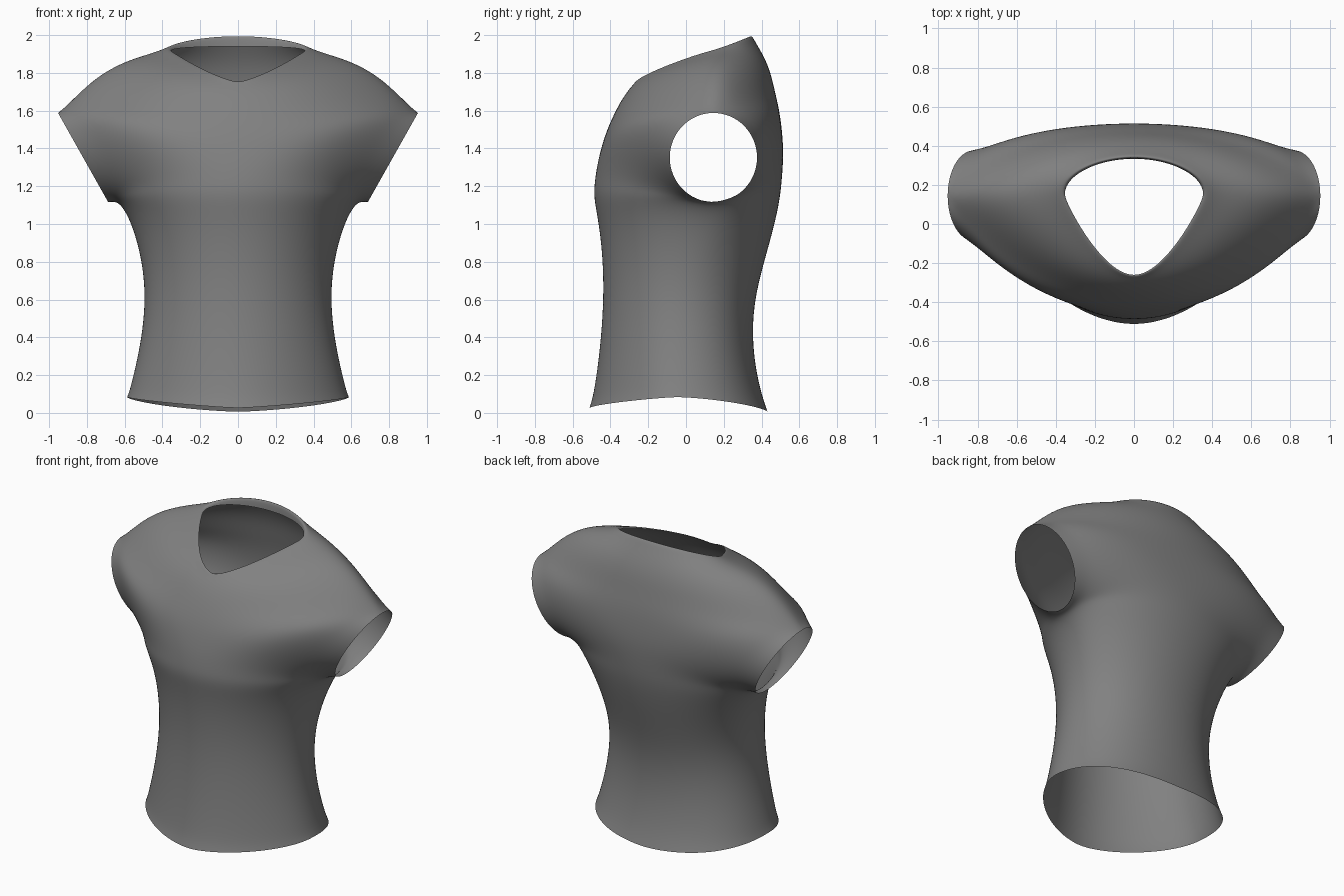
import bpy, bmesh
from math import sin, cos, radians, pi
from mathutils import Vector

if "Cube" in bpy.data.objects:
    bpy.data.objects.remove(bpy.data.objects["Cube"])

# Centre-line profiles (z, y) of the front and the back
FRONT = [(.02, -.515), (.12, -.49), (.3, -.462), (.5, -.443), (.75, -.439), (.95, -.455), (1.15, -.497),
         (1.3, -.477), (1.45, -.437), (1.6, -.38), (1.75, -.27)]
BACK = [(0, .435), (.1, .41), (.2, .37), (.4, .337), (.6, .36), (.8, .42), (1, .475), (1.2, .509),
        (1.4, .517), (1.6, .497), (1.8, .452), (1.9, .41), (2.01, .34)]


def prof(table, z):
    for (z0, y0), (z1, y1) in zip(table, table[1:]):
        if z <= z1:
            return y0 + (y1 - y0) * (z - z0) / (z1 - z0)
    return table[-1][1]


def lerp(a, b, t):
    return Vector(a).lerp(Vector(b), t)


def quarter(yc, zc, edge, k, off, dz=0, n=9):
    """Bezier from the centre line to the side edge."""
    e = Vector(edge)
    p = [Vector((0, yc, zc)), Vector((k * e.x, yc, zc + dz)), e + Vector(off), e]
    pts = []
    for i in range(n + 1):
        t = i / n
        s = 1 - t
        pts.append(p[0] * s**3 + p[1] * 3 * s * s * t + p[2] * 3 * s * t * t + p[3] * t**3)
    return pts


rows = []


def add_row(zf, zb, ef, eb, kf, kb, of, ob, dyf=0, dyb=0, dzf=0, dzb=0):
    f = quarter(prof(FRONT, zf) + dyf, zf, ef, kf, of, dzf)
    b = quarter(prof(BACK, zb) + dyb, zb, eb, kb, ob, dzb)
    rows.append(f + b[::-1])


# Torso rings: front z, back z, side x, y, z, front fullness
for zf, zb, x, y, z, full in [(.025, .005, .59, -.04, .085, .46), (.07, .06, .585, -.04, .115, .46),
                              (.15, .15, .567, -.04, .17, .47), (.3, .3, .531, -.04, .3, .49),
                              (.5, .5, .495, -.03, .5, .52), (.64, .64, .495, -.01, .64, .52),
                              (.78, .78, .505, .02, .78, .53), (.95, .95, .545, .08, .94, .55),
                              (1.06, 1.06, .583, .12, 1.03, .57), (1.12, 1.12, .614, .135, 1.09, .57),
                              (1.17, 1.17, .648, .14, 1.125, .57)]:
    e = (x, y, z)
    hem = .025 * max(0, 1 - z / .2)
    round_b = .62 - .07 * max(0, z - .3)
    add_row(zf, zb, e, e, full, round_b, (0, full * (prof(FRONT, zf) - y), .2 * (zf - z)),
            (0, round_b * (prof(BACK, zb) - y), .2 * (zb - z)), dzf=hem, dzb=hem)

# Armhole rows: open at the side, the edge follows a tilted circle
for i in range(9):
    a = radians(-90 + 22.5 * i)
    t = i / 8
    z = 1.352 + .242 * sin(a)
    x = .684 + .5625 * (z - 1.11)
    c = cos(a) ** 1.3
    end_f = (-.05, -.36, .05) if a < 0 else (-.13, -.2, .035)
    end_b = (-.04, .2, .05) if a < 0 else (-.13, .17, .03)
    add_row(1.22 + .38 * t, 1.22 + .46 * t, (x, .145 - .237 * cos(a), z), (x, .145 + .237 * cos(a), z),
            .54 - .04 * t, .5, lerp(end_f, (-.28, -.22, .08), c), lerp(end_b, (-.28, .08, .08), c))

# Shoulder rows from the sleeve top to the neckline
ridge = [(.89, 1.667), (.8, 1.755), (.7, 1.825), (.59, 1.868), (.49, 1.889), (.42, 1.905), (.365, 1.925)]
for i, (x, z) in enumerate(ridge):
    t = (i + 1) / len(ridge)
    e = (x, .145, z)
    add_row(1.6 + .15 * t, 1.68 + .335 * t, e, e, .5 - .08 * t, .5 + .05 * t,
            lerp((-.11, -.2, .01), (-.03, -.09, -.02), t), lerp((-.11, .17, .01), (.01, .1, .035), t),
            dzf=.035 * t + .04 * sin(pi * t))
# Narrow fold inside the neck
e = (.355, .145, 1.915)
add_row(1.748, 1.94, e, e, .42, .55, (-.03, -.09, -.02), (.01, .1, .02), .008, -.05, .035)

# Skin the half and mirror it
bm = bmesh.new()
half = len(rows[0]) // 2
for side in (1, -1):
    grid = [[bm.verts.new((p.x * side, p.y, p.z)) for p in r] for r in rows]
    for r0, r1 in zip(grid, grid[1:]):
        for j in range(len(r0) - 1):
            if j != half - 1:
                quad = (r0[j], r0[j + 1], r1[j + 1], r1[j])
                bm.faces.new(quad if side > 0 else quad[::-1])
bmesh.ops.remove_doubles(bm, verts=bm.verts, dist=.0005)

# Relax the cloth without shrinking it, keeping the openings and neck fold in place
fixed = {v for v in bm.verts if v.is_boundary}
fixed |= {e.other_vert(v) for v in list(fixed) if v.co.z > 1.7 for e in v.link_edges}
free = [v for v in bm.verts if v not in fixed]
for step in [.5, -.5] * 12 + [.4]:
    new = [sum((e.other_vert(v).co for e in v.link_edges), Vector()) / len(v.link_edges) for v in free]
    for v, p in zip(free, new):
        v.co = v.co.lerp(p, step)

for f in bm.faces:
    f.smooth = True
mesh = bpy.data.meshes.new("shirt")
bm.to_mesh(mesh)
bm.free()
shirt = bpy.data.objects.new("shirt", mesh)
bpy.context.collection.objects.link(shirt)
sub = shirt.modifiers.new("smooth", 'SUBSURF')
sub.levels = sub.render_levels = 2

# Dark grey cloth
cloth = bpy.data.materials.new("dark_grey_cloth")
cloth.diffuse_color = (.22, .22, .22, 1)
cloth.use_nodes = True
cloth.node_tree.nodes["Principled BSDF"].inputs["Base Color"].default_value = cloth.diffuse_color
mesh.materials.append(cloth)
